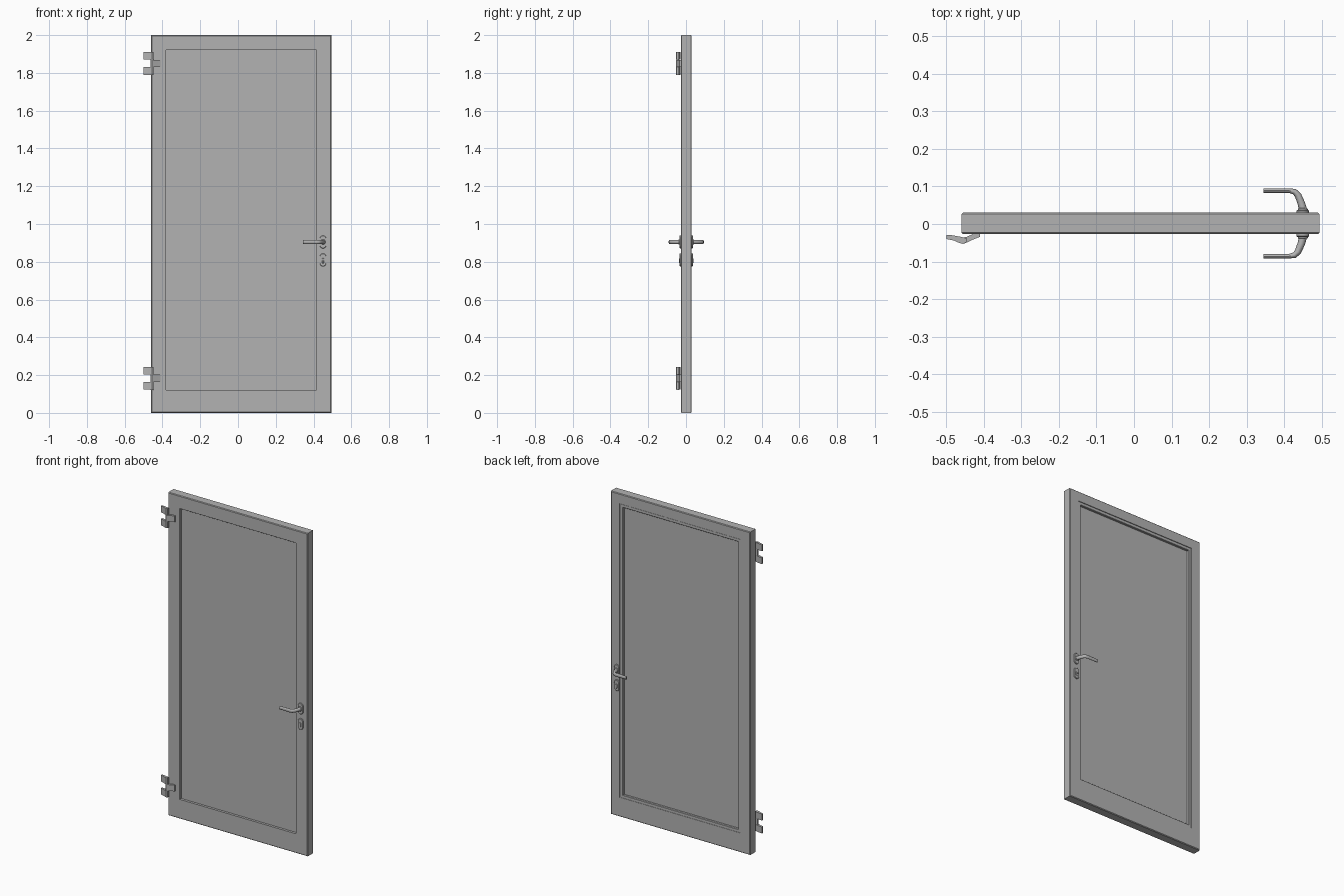
import bpy, bmesh, math
from mathutils import Vector

cube = bpy.data.objects.get("Cube")
if cube:
    bpy.data.objects.remove(cube, do_unlink=True)

grey = bpy.data.materials.new("plain grey")
grey.use_nodes = True
COLOUR = (0.45, 0.45, 0.45, 1)
grey.diffuse_color = COLOUR
grey.node_tree.nodes["Principled BSDF"].inputs["Base Color"].default_value = COLOUR


def finish(name, bm, bevel=0, smooth=False):
    bmesh.ops.recalc_face_normals(bm, faces=bm.faces)
    mesh = bpy.data.meshes.new(name)
    bm.to_mesh(mesh)
    bm.free()
    obj = bpy.data.objects.new(name, mesh)
    bpy.context.collection.objects.link(obj)
    mesh.materials.append(grey)
    if bevel:
        mod = obj.modifiers.new("soft edges", "BEVEL")
        mod.width, mod.segments = bevel, 2
    if smooth:
        bpy.ops.object.select_all(action="DESELECT")
        obj.select_set(True)
        bpy.context.view_layer.objects.active = obj
        bpy.ops.object.shade_smooth_by_angle(angle=math.radians(35))
    return obj


def loft(name, loops, closed=False, **kw):
    """Skin a list of equal point loops, capped unless closed."""
    bm = bmesh.new()
    rows = [[bm.verts.new(p) for p in loop] for loop in loops]
    n = len(rows[0])
    pairs = list(zip(rows, rows[1:])) + ([(rows[-1], rows[0])] if closed else [])
    for a, b in pairs:
        for i in range(n):
            j = (i + 1) % n
            bm.faces.new((a[i], a[j], b[j], b[i]))
    if not closed:
        bm.faces.new(rows[0])
        bm.faces.new(rows[-1])
    return finish(name, bm, **kw)


def ring(name, rect, profile):
    """Mitred rectangular frame from a profile of (inset, y) points."""
    x0, x1, z0, z1 = rect
    corners = [(x0, z0, 1, 1), (x1, z0, -1, 1), (x1, z1, -1, -1), (x0, z1, 1, -1)]
    return loft(name, [[(x + sx * d, y, z + sz * d) for d, y in profile]
                       for x, z, sx, sz in corners], closed=True)


def box(name, lo, hi):
    loops = [[(lo[0], y, lo[2]), (hi[0], y, lo[2]), (hi[0], y, hi[2]), (lo[0], y, hi[2])]
             for y in (lo[1], hi[1])]
    return loft(name, loops)


# Door leaf: outer frame, wider at the bottom rail, with softened edges
FRONT, BACK = -0.027, 0.03
X0, X1, TOP = -0.46, 0.495, 2.0
SOFT = 0.004
ring("door_frame", (X0, X1, 0, TOP),
     [(0, FRONT + SOFT), (SOFT, FRONT), (0.079, FRONT), (0.08, FRONT + 0.001),
      (0.08, 0.012), (0.062, 0.012), (0.062, BACK), (SOFT, BACK), (0, BACK - SOFT)])
box("bottom_rail", (X0 + 0.06, FRONT, 0.06), (X1 - 0.06, BACK, 0.12))

# Infill panel and the beads that hold it on the back
box("infill_panel", (-0.395, -0.012, 0.1), (0.43, 0.014, 1.935))
ring("glazing_bead", (-0.396, 0.431, 0.12, 1.936),
     [(0, 0.012), (0.018, 0.012), (0.018, 0.026), (0.016, 0.028), (0, 0.028)])


# Handle set on both faces
def oval(cx, cz, y, w, h, n=32):
    """Rounded slot outline with half width w and half height h."""
    pts = []
    for i in range(n):
        a = 2 * math.pi * i / n
        s = math.sin(a)
        pts.append((cx + w * math.cos(a), y, cz + w * s + math.copysign(h - w, s)))
    return pts


def handle(side, face, s):
    def plate(name, cz, w, h, base, depth):
        loft(f"{side}_{name}", [oval(0.45, cz, face + s * base, w, h),
                               oval(0.45, cz, face + s * (depth - 0.002), w, h),
                               oval(0.45, cz, face + s * depth, w - 0.002, h - 0.002)],
             smooth=True)

    plate("rosette", 0.905, 0.017, 0.034, -0.002, 0.007)
    plate("lock_plate", 0.81, 0.017, 0.034, -0.002, 0.007)
    plate("lock_cylinder", 0.806, 0.006, 0.014, 0.005, 0.009)
    plate("collar", 0.905, 0.0135, 0.0136, 0.005, 0.012)

    # Bent lever: x, distance off the face, half thickness, half height
    path = [(0.451, 0.005, 0.011, 0.011), (0.446, 0.025, 0.010, 0.011),
            (0.437, 0.047, 0.009, 0.011), (0.428, 0.056, 0.008, 0.011),
            (0.413, 0.059, 0.006, 0.011), (0.345, 0.059, 0.006, 0.010)]
    pts = [Vector((x, face + s * d, 0.905)) for x, d, _, _ in path]
    loops = []
    for i, (_, _, t, h) in enumerate(path):
        run = (pts[min(i + 1, len(pts) - 1)] - pts[max(i - 1, 0)]).normalized()
        across = run.cross(Vector((0, 0, 1)))
        loops.append([pts[i] + across * t * math.cos(a) + Vector((0, 0, h * math.sin(a)))
                      for a in (2 * math.pi * k / 16 for k in range(16))])
    loft(f"{side}_lever", loops, smooth=True)


handle("front", FRONT, -1)
handle("back", BACK, 1)

# Hinges: two outer leaves, one door leaf and a pin
OUTER = [(-0.5, -0.029), (-0.5, -0.04), (-0.48, -0.044), (-0.467, -0.05),
         (-0.455, -0.053), (-0.447, -0.049), (-0.447, -0.038), (-0.462, -0.034), (-0.485, -0.03)]
INNER = [(-0.41, -0.027), (-0.41, -0.034), (-0.43, -0.042), (-0.445, -0.049),
         (-0.455, -0.053), (-0.464, -0.048), (-0.464, -0.038), (-0.445, -0.034), (-0.43, -0.027)]


def leaf(name, outline, z0, z1):
    loft(name, [[(x, y, z) for x, y in outline] for z in (z0, z1)], smooth=True)


for label, z in (("lower", 0.183), ("upper", 1.85)):
    leaf(f"{label}_hinge_top_leaf", OUTER, z + 0.02, z + 0.06)
    leaf(f"{label}_hinge_bottom_leaf", OUTER, z - 0.06, z - 0.02)
    leaf(f"{label}_hinge_door_leaf", INNER, z - 0.019, z + 0.019)
    pin = [(-0.455 + 0.007 * math.cos(k * math.pi / 8), -0.044 + 0.007 * math.sin(k * math.pi / 8))
           for k in range(16)]
    leaf(f"{label}_hinge_pin", pin, z - 0.061, z + 0.061)
